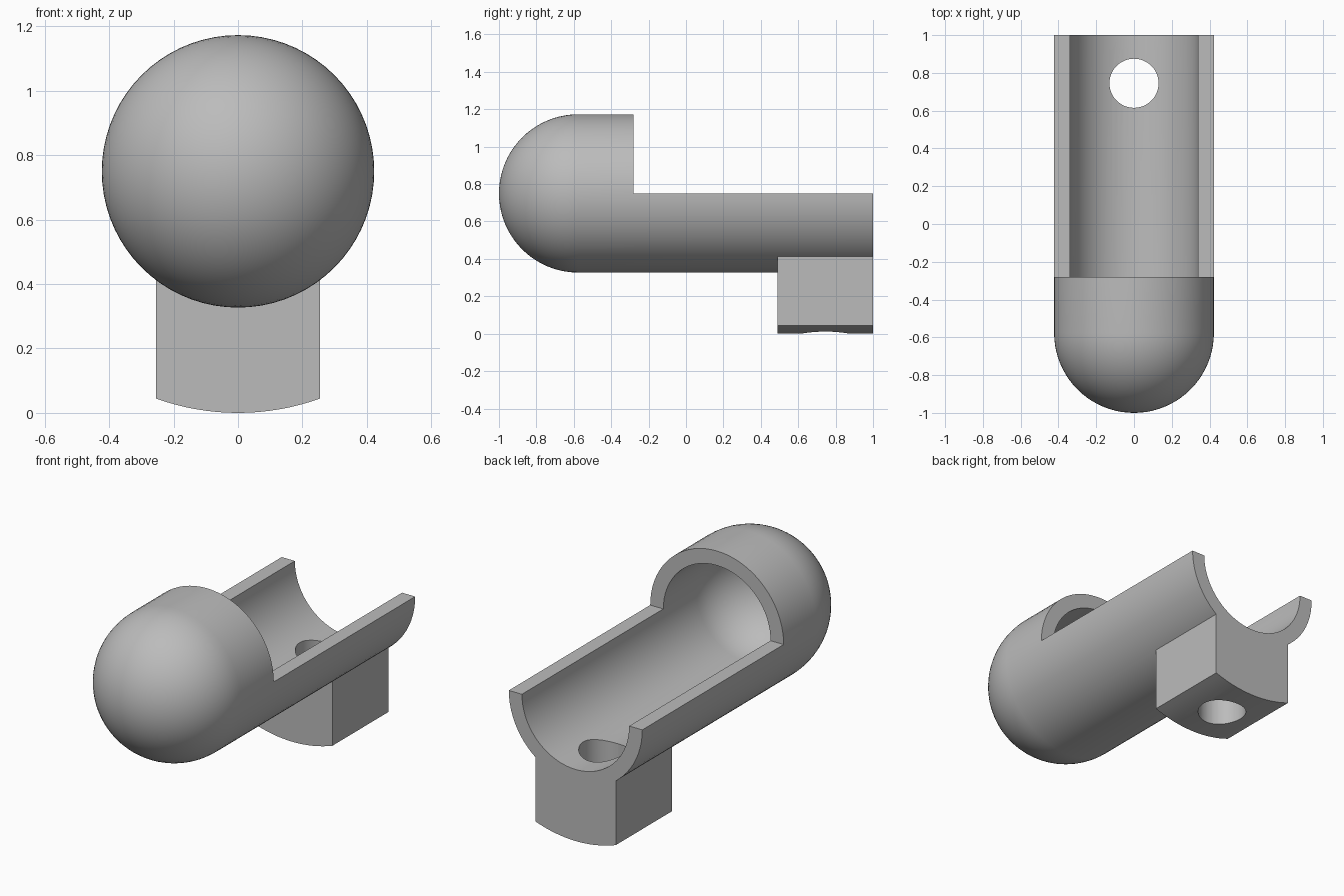
import bpy, bmesh, math
from mathutils import Vector, Matrix

if "Cube" in bpy.data.objects:
    bpy.data.objects.remove(bpy.data.objects["Cube"])

AXIS_Z, R_OUT, R_IN = 0.75, 0.423, 0.34
DOME_Y, CUT_Y, BACK_Y = -0.577, -0.28, 1.0
BLOCK_Y, BLOCK_X, HOLE_Y, HOLE_R = 0.49, 0.255, 0.745, 0.13

grey = bpy.data.materials.new("grey")
grey.diffuse_color = (0.5, 0.5, 0.5, 1)
grey.use_nodes = True
grey.node_tree.nodes["Principled BSDF"].inputs["Base Color"].default_value = grey.diffuse_color


def make_object(name, bm):
    bmesh.ops.recalc_face_normals(bm, faces=bm.faces[:])
    mesh = bpy.data.meshes.new(name)
    bm.to_mesh(mesh)
    bm.free()
    mesh.materials.append(grey)
    ob = bpy.data.objects.new(name, mesh)
    bpy.context.collection.objects.link(ob)
    return ob


def combine(target, tool, operation):
    bpy.context.view_layer.objects.active = target
    mod = target.modifiers.new(operation.lower(), 'BOOLEAN')
    mod.operation, mod.object, mod.solver = operation, tool, 'EXACT'
    bpy.ops.object.modifier_apply(modifier=mod.name)
    bpy.data.objects.remove(tool)


def dome(radius, n=20):
    # quarter circle from the pole on the axis to the rim
    return [(radius * math.sin(i / n * math.pi / 2),
             DOME_Y - radius * math.cos(i / n * math.pi / 2)) for i in range(n + 1)]


# Hollow round-ended tube: revolve the wall profile about the y axis
profile = dome(R_OUT) + [(R_OUT, BACK_Y), (R_IN, BACK_Y)] + dome(R_IN)[::-1]
bm = bmesh.new()
verts = [bm.verts.new((r, y, AXIS_Z)) for r, y in profile]
edges = [bm.edges.new(pair) for pair in zip(verts, verts[1:])]
bmesh.ops.spin(bm, geom=verts + edges, cent=(0, 0, AXIS_Z), axis=(0, 1, 0),
               angle=2 * math.pi, steps=72, use_merge=False)
bmesh.ops.remove_doubles(bm, verts=bm.verts[:], dist=1e-4)
tube = make_object("tube_holder", bm)

# Open the upper half behind the domed end
bm = bmesh.new()
bmesh.ops.create_cube(bm, size=1, matrix=Matrix.Translation((0, CUT_Y + 1, AXIS_Z + 0.5))
                      @ Matrix.Diagonal((2, 2, 1, 1)))
combine(tube, make_object("upper_cutter", bm), 'DIFFERENCE')


# Mounting block: curved underside, top buried within the tube wall
def arc(radius, n=16):
    xs = [BLOCK_X * (2 * i / n - 1) for i in range(n + 1)]
    return [(x, BLOCK_Y, AXIS_Z - math.sqrt(radius ** 2 - x * x)) for x in xs]


bm = bmesh.new()
face = bm.faces.new([bm.verts.new(p) for p in arc(0.75) + arc(0.385)[::-1]])
ext = bmesh.ops.extrude_face_region(bm, geom=[face])["geom"]
bmesh.ops.translate(bm, vec=(0, BACK_Y - BLOCK_Y, 0),
                    verts=[v for v in ext if isinstance(v, bmesh.types.BMVert)])
combine(tube, make_object("mounting_block", bm), 'UNION')

# Vertical bolt hole through tube wall and block
bm = bmesh.new()
bmesh.ops.create_cone(bm, cap_ends=True, segments=48, radius1=HOLE_R, radius2=HOLE_R,
                      depth=2, matrix=Matrix.Translation((0, HOLE_Y, 0.4)))
combine(tube, make_object("hole_cutter", bm), 'DIFFERENCE')

# Smooth curved walls, sharp rims
bpy.ops.object.select_all(action='DESELECT')
tube.select_set(True)
bpy.context.view_layer.objects.active = tube
bpy.ops.object.shade_smooth_by_angle(angle=math.radians(30))
